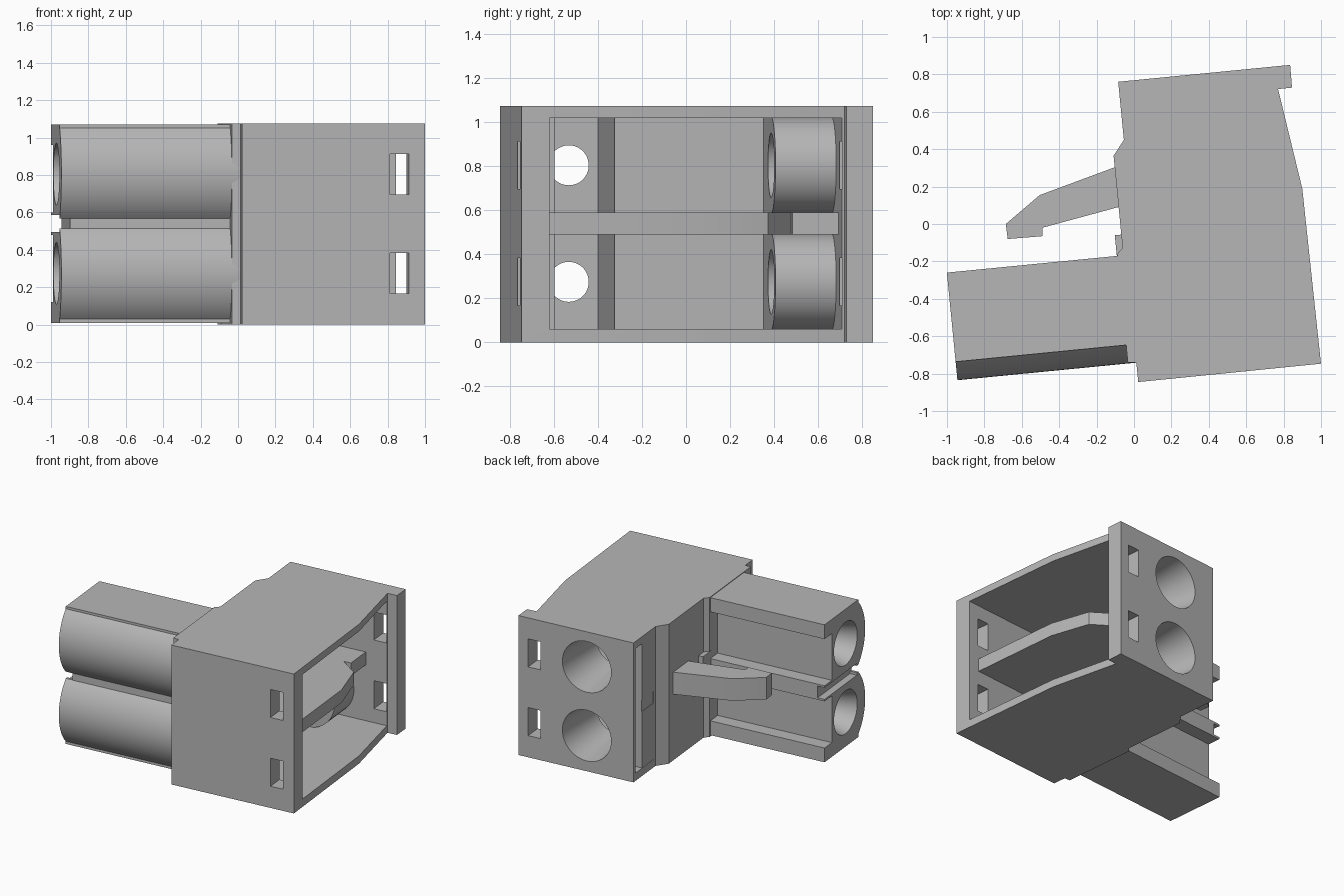
import bpy, bmesh, math
from mathutils import Matrix

old = bpy.data.objects.get("Cube")
if old:
    bpy.data.objects.remove(old, do_unlink=True)

TURN = Matrix.Rotation(math.radians(5.6), 4, 'Z')
POLES = (0.275, 0.805)          # heights of the two contacts
PLACE = {'x': lambda a, b, t: (t, a, b),
         'y': lambda a, b, t: (a, t, b),
         'z': lambda a, b, t: (a, b, t)}

grey = bpy.data.materials.new("light grey plastic")
grey.use_nodes = True
colour = (0.47, 0.47, 0.47, 1)
grey.diffuse_color = colour
grey.node_tree.nodes["Principled BSDF"].inputs["Base Color"].default_value = colour
parts = []


def make(name, bm, part=True):
    bmesh.ops.recalc_face_normals(bm, faces=bm.faces)
    mesh = bpy.data.meshes.new(name)
    bm.to_mesh(mesh)
    bm.free()
    ob = bpy.data.objects.new(name, mesh)
    bpy.context.collection.objects.link(ob)
    mesh.materials.append(grey)
    if part:
        parts.append(ob)
    return ob


def prism(name, pts, lo, hi, axis='z', part=True):
    """Extrude a closed outline along one axis."""
    bm = bmesh.new()
    face = bm.faces.new([bm.verts.new(PLACE[axis](a, b, lo)) for a, b in pts])
    out = bmesh.ops.extrude_face_region(bm, geom=[face])
    verts = [g for g in out["geom"] if isinstance(g, bmesh.types.BMVert)]
    shift = PLACE[axis](0, 0, hi - lo)
    bmesh.ops.translate(bm, verts=verts, vec=shift)
    return make(name, bm, part)


def box(name, u, v, z, part=True):
    pts = [(u[0], v[0]), (u[1], v[0]), (u[1], v[1]), (u[0], v[1])]
    return prism(name, pts, z[0], z[1], 'z', part)


def cone(a, b, lo, hi, r_lo, r_hi, axis):
    """Tapered round cutter along an axis."""
    bm = bmesh.new()
    n = 48
    rings = []
    for t, r in ((lo, r_lo), (hi, r_hi)):
        rings.append([bm.verts.new(PLACE[axis](a + r * math.cos(math.tau * i / n),
                                               b + r * math.sin(math.tau * i / n), t))
                      for i in range(n)])
    for i in range(n):
        j = (i + 1) % n
        bm.faces.new((rings[0][i], rings[0][j], rings[1][j], rings[1][i]))
    for ring in rings:
        bm.faces.new(ring)
    return make("cutter", bm, False)


def cut(target, cutter, keep=False):
    mod = target.modifiers.new("cut", 'BOOLEAN')
    mod.operation = 'DIFFERENCE'
    mod.solver = 'EXACT'
    mod.object = cutter
    bpy.context.view_layer.objects.active = target
    bpy.ops.object.modifier_apply(modifier=mod.name)
    if not keep:
        bpy.data.objects.remove(cutter, do_unlink=True)


# housing shell, open on one end
body = prism("housing", [
    (-0.06, -0.843), (0.922, -0.841), (0.914, 0.10), (0.837, 0.643), (0.912, 0.643),
    (0.914, 0.765), (-0.01, 0.765), (-0.01, 0.453), (-0.073, 0.374), (-0.073, -0.123),
    (-0.105, -0.15), (-0.105, -0.735), (-0.06, -0.738)], 0, 1.075)
cut(body, box("cutter", (0, 1.2), (-0.714, 0.63), (0.06, 1.02), False))
cut(body, box("cutter", (-0.2, 0.05), (0.48, 0.735), (0.06, 1.02), False))

# plug block with side grooves and an end notch
plug = box("plug_block", (-1.021, -0.03), (-0.64, -0.161), (0.01, 1.07))
for z in ((0.12, 0.48), (0.6, 0.96)):
    cut(plug, box("cutter", (-1.2, -0.1), (-0.265, 0), z, False))
cut(plug, box("cutter", (-1.2, -0.965), (-0.8, 0), (0.495, 0.585), False))

# rounded shells on the front of the plug
shells = []
for name, z in (("lower_shell", 0.272), ("upper_shell", 0.81)):
    radius, centre = 0.345, -0.394
    arc = math.asin(0.243 / radius)
    pts = [(-0.62, z + 0.243), (-0.62, z - 0.243)]
    for i in range(25):
        a = -arc + 2 * arc * i / 24
        pts.append((centre - radius * math.cos(a), z + radius * math.sin(a)))
    shells.append(prism(name, pts, -1.021, -0.03, 'x'))

# wire funnels inside the housing
funnels = []
for name, z in zip(("lower_funnel", "upper_funnel"), POLES):
    pts = [(-0.008, z + 0.22), (-0.008, z - 0.22)]
    for i in range(25):
        a = math.pi * (i / 24 - 0.5)
        pts.append((0.36 + 0.215 * math.cos(a), z + 0.22 * math.sin(a)))
    funnels.append(prism(name, pts, 0.353, 0.64, 'y'))

# contact chambers, plug holes, wire holes and test slots
for z, shell, funnel in zip(POLES, shells, funnels):
    chamber = box("cutter", (-0.77, 0.1), (-0.6, -0.327), (z - 0.215, z + 0.215), False)
    for target in (plug, shell):
        cut(target, chamber, True)
    cut(body, chamber)
    hole = cone(-0.46, z, -1.03, -0.75, 0.168, 0.085, 'x')
    cut(plug, hole, True)
    cut(shell, hole)
    hole = cone(0.365, z, 0.34, 0.775, 0.145, 0.197, 'y')
    cut(body, hole, True)
    cut(funnel, hole)
    cut(body, box("cutter", (0.735, 0.835), (-1, 1), (z - 0.108, z + 0.108), False))

# divider between the poles
prism("divider", [
    (-0.01, -0.72), (0.83, -0.72), (0.83, 0.0), (0.76, 0.3), (0.61, 0.42),
    (0.67, 0.42), (0.67, 0.64), (-0.005, 0.64)], 0.49, 0.59)

# latch arm with hooked tip, and its stop
prism("latch_arm", [
    (-0.05, 0.318), (-0.487, 0.203), (-0.682, 0.067), (-0.68, -0.014),
    (-0.494, -0.017), (-0.49, 0.028), (-0.05, 0.102)], 0.51, 0.68)
box("latch_stop", (-0.108, -0.06), (-0.165, -0.05), (0.42, 0.66))

# turn everything together and keep sharp edges
bpy.ops.object.select_all(action='DESELECT')
for ob in parts:
    ob.data.transform(TURN)
    ob.select_set(True)
bpy.context.view_layer.objects.active = body
bpy.ops.object.shade_smooth_by_angle(angle=math.radians(25))
